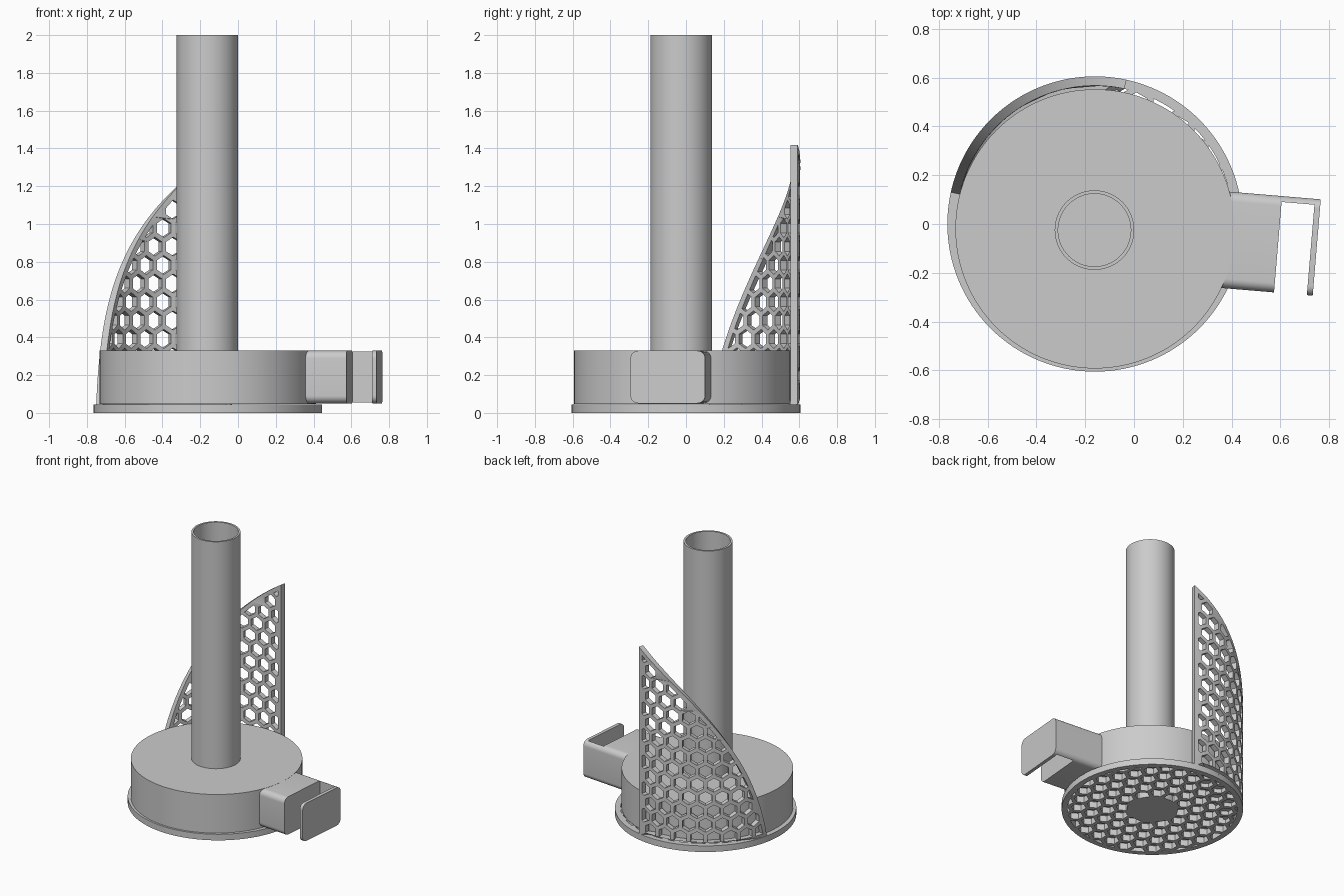
import bpy, bmesh
from math import sin, cos, pi, sqrt, radians
from mathutils import Vector, Matrix

if "Cube" in bpy.data.objects:
    bpy.data.objects.remove(bpy.data.objects["Cube"])

CX = -0.16            # base axis (x)
R_OUT, R_IN = 0.605, 0.567
DX, DY = -0.16, -0.02  # drum axis


def clip(poly, region):
    """Clip a polygon by a convex counter-clockwise region."""
    for i in range(len(region)):
        a, b = region[i - 1], region[i]
        side = lambda p: (b[0]-a[0])*(p[1]-a[1]) - (b[1]-a[1])*(p[0]-a[0])
        out = []
        for j in range(len(poly)):
            p, q = poly[j - 1], poly[j]
            dp, dq = side(p), side(q)
            if (dp >= 0) != (dq >= 0):
                t = dp / (dp - dq)
                out.append((p[0]+(q[0]-p[0])*t, p[1]+(q[1]-p[1])*t))
            if dq >= 0:
                out.append(q)
        poly = out
        if not poly:
            break
    return poly


def area(p):
    return abs(sum(p[i-1][0]*p[i][1] - p[i][0]*p[i-1][1] for i in range(len(p)))) / 2


def ring(r, n, cx=0, cy=0):
    return [(cx + r*cos(2*pi*i/n), cy + r*sin(2*pi*i/n)) for i in range(n)]


def hex_holes(region, pitch=0.113, bar=0.026, skip=0.0):
    """Honeycomb holes clipped to a convex region."""
    holes, r = [], (pitch - bar) / sqrt(3)
    for row in range(-16, 17):
        for col in range(-12, 13):
            cx = (col + 0.5*(row % 2)) * pitch
            cy = row * pitch * sqrt(3)/2
            if cx*cx + cy*cy < skip*skip:
                continue
            h = [(cx + r*sin(k*pi/3), cy - r*cos(k*pi/3)) for k in range(6)]
            h = clip(h, region)
            if len(h) > 2 and area(h) > 0.0005:
                holes.append(h)
    return holes


def finish(obj):
    bpy.ops.object.select_all(action='DESELECT')
    bpy.context.view_layer.objects.active = obj
    obj.select_set(True)
    bpy.ops.object.shade_smooth_by_angle(angle=radians(30))
    return obj


def plate(name, outlines, thickness, warp):
    """Filled flat plate with holes, then each vertex is moved by warp."""
    cu = bpy.data.curves.new(name, 'CURVE')
    cu.dimensions, cu.fill_mode, cu.extrude = '2D', 'BOTH', thickness / 2
    for pts in outlines:
        sp = cu.splines.new('POLY')
        sp.points.add(len(pts) - 1)
        for p, q in zip(sp.points, pts):
            p.co = (q[0], q[1], 0, 1)
        sp.use_cyclic_u = True
    obj = bpy.data.objects.new(name, cu)
    bpy.context.collection.objects.link(obj)
    bpy.ops.object.select_all(action='DESELECT')
    bpy.context.view_layer.objects.active = obj
    obj.select_set(True)
    bpy.ops.object.convert(target='MESH')
    obj = bpy.context.view_layer.objects.active
    bm = bmesh.new()
    bm.from_mesh(obj.data)
    bmesh.ops.remove_doubles(bm, verts=bm.verts, dist=1e-5)
    for v in bm.verts:
        v.co = warp(v.co)
    bmesh.ops.recalc_face_normals(bm, faces=bm.faces)
    bm.to_mesh(obj.data)
    bm.free()
    return finish(obj)


def prism(name, parts, matrix=Matrix()):
    """Extrude (profile, start, end) parts along local z."""
    bm = bmesh.new()
    for pts, a, b in parts:
        lo = [bm.verts.new((x, y, a)) for x, y in pts]
        hi = [bm.verts.new((x, y, b)) for x, y in pts]
        bm.faces.new(lo[::-1])
        bm.faces.new(hi)
        for i in range(len(pts)):
            bm.faces.new((lo[i-1], lo[i], hi[i], hi[i-1]))
    bm.transform(matrix)
    bmesh.ops.recalc_face_normals(bm, faces=bm.faces)
    me = bpy.data.meshes.new(name)
    bm.to_mesh(me)
    bm.free()
    obj = bpy.data.objects.new(name, me)
    bpy.context.collection.objects.link(obj)
    return finish(obj)


# Base grille with solid hub
plate("base_grille", [ring(R_OUT, 128)] + hex_holes(ring(R_IN, 96), skip=0.12), 0.045,
      lambda c: Vector((c.x + CX, c.y, c.z + 0.0225)))
prism("base_hub", [(ring(0.17, 64, CX, 0), 0, 0.045)])

# Curved honeycomb guard: flat panel under an arc, wrapped around the rim
ARC = R_OUT * pi / 2
AX, AZ, AR = 2.039, -0.347, 2.075


def panel(z0, inset, n=48):
    r, s1 = AR - inset, ARC - inset
    s0 = AX - sqrt(r*r - (z0 - AZ)**2)
    ss = [s0 + (s1 - s0)*i/n for i in range(n + 1)]
    top = [(s, AZ + sqrt(max(0, r*r - (AX - s)**2))) for s in reversed(ss)]
    return [(s, z0) for s in ss] + top[:-1]


def wrap(c):
    a, r = radians(167.7) - c.x / R_OUT, (R_OUT + R_IN)/2 + c.z
    return Vector((CX + r*cos(a), r*sin(a), c.y))


plate("guard", [panel(0.03, 0)] + hex_holes(panel(0.07, 0.03)), R_OUT - R_IN, wrap)

# Drum
prism("drum", [(ring(0.572, 128, DX, DY), 0.046, 0.33)])

# Upright tube, open at the top
bm = bmesh.new()
N = 64
loops = [[bm.verts.new((x, y, z)) for x, y in ring(r, N, DX - 0.002, DY - 0.005)]
         for r, z in ((0.163, 0.32), (0.163, 2.0), (0.149, 2.0), (0.149, 0.32))]
for k in range(4):
    a, b = loops[k], loops[(k + 1) % 4]
    for i in range(N):
        bm.faces.new((a[i-1], a[i], b[i], b[i-1]))
bmesh.ops.recalc_face_normals(bm, faces=bm.faces)
me = bpy.data.meshes.new("tube")
bm.to_mesh(me)
bm.free()
tube = bpy.data.objects.new("tube", me)
bpy.context.collection.objects.link(tube)
finish(tube)

# Side block with slotted end flap: rounded profile in (y, z), extruded outward
W, H, C = 0.198, 0.139, 0.04
profile = []
for k, (sx, sy) in enumerate(((1, 1), (-1, 1), (-1, -1), (1, -1))):
    for i in range(9):
        t = k*pi/2 + i*pi/16
        profile.append((sx*(W - C) + C*cos(t), sy*(H - C) + C*sin(t)))
strip = clip(profile, [(W - 0.024, -1), (1, -1), (1, 1), (W - 0.024, 1)])
axes = Matrix(((0, 0, 1, 0), (1, 0, 0, 0), (0, 1, 0, 0), (0, 0, 0, 1)))
place = Matrix.Translation((DX, DY, 0.19)) @ Matrix.Rotation(radians(-4.8), 4, 'Z') @ axes
prism("side_block", [(profile, 0.45, 0.753)], place)
prism("flap_arm", [(strip, 0.75, 0.89)], place)
prism("end_flap", [(profile, 0.888, 0.912)], place)
